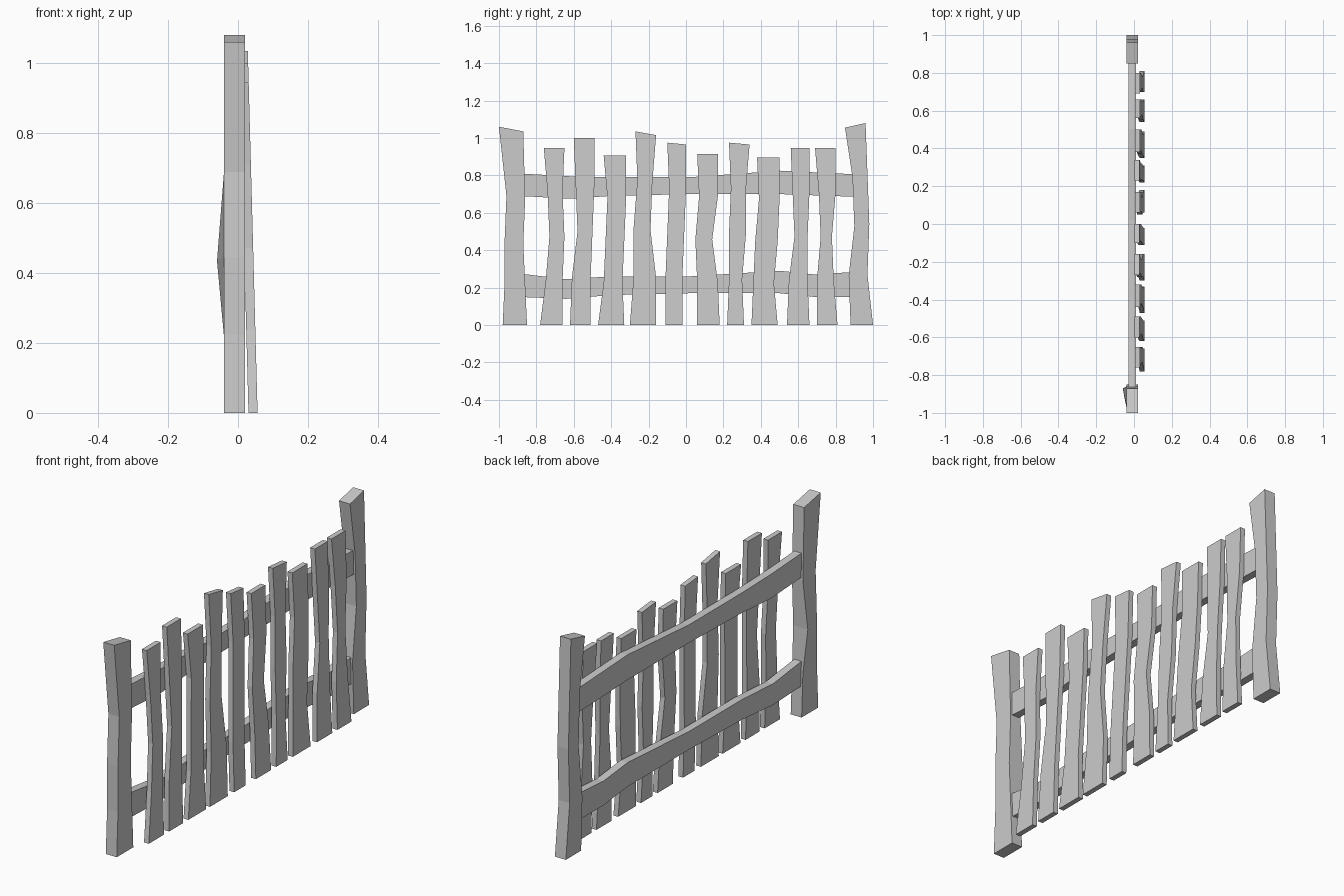
import bpy
import bmesh

cube = bpy.data.objects.get("Cube")
if cube:
    bpy.data.objects.remove(cube, do_unlink=True)

# One flat grey for the whole fence
grey = (0.6, 0.6, 0.6, 1.0)
paint = bpy.data.materials.new("plain_grey")
paint.use_nodes = True
paint.diffuse_color = grey
paint.node_tree.nodes["Principled BSDF"].inputs["Base Color"].default_value = grey


def loft(name, sections):
    """Skin a row of four-cornered sections into a closed, flat-shaded plank."""
    bm = bmesh.new()
    rings = [[bm.verts.new(p) for p in section] for section in sections]
    for lower, upper in zip(rings, rings[1:]):
        for i in range(4):
            j = (i + 1) % 4
            bm.faces.new((lower[i], lower[j], upper[j], upper[i]))
    bm.faces.new(rings[0])
    bm.faces.new(rings[-1])
    bmesh.ops.recalc_face_normals(bm, faces=bm.faces)
    mesh = bpy.data.meshes.new(name)
    bm.to_mesh(mesh)
    bm.free()
    mesh.materials.append(paint)
    obj = bpy.data.objects.new(name, mesh)
    bpy.context.collection.objects.link(obj)
    return obj


def upright(name, y, tops, near, far, back, front, lean=0.0,
            levels=(0, 0.25, 0.5, 0.75, 1)):
    """Crooked vertical board; near and far are edge offsets in hundredths,
    one digit per level from the ground up."""
    sections = []
    for level, a, b in zip(levels, near, far):
        y0, y1 = y - int(a) / 100, y + int(b) / 100
        z0, z1 = tops[0] * level, tops[1] * level
        sections.append([
            (back - lean * z0, y0, z0), (front - lean * z0, y0, z0),
            (front - lean * z1, y1, z1), (back - lean * z1, y1, z1)])
    return loft(name, sections)


# End posts
front_post = upright("front_post", -0.92, (1.06, 1.035), "65548", "76565",
                     -0.04, 0.02, levels=(0, 0.21, 0.42, 0.65, 1))
back_post = upright("back_post", 0.93, (1.055, 1.08), "56348", "74543",
                    -0.04, 0.02)

# Bulged inner corner halfway up the front post
corner = min(front_post.data.vertices,
             key=lambda v: abs(v.co.z - 0.435) - v.co.y + v.co.x)
corner.co.x = -0.06

# Leaning pickets: centre, top heights, near edge, far edge
pickets = [
    (-0.70, (0.945, 0.945), "85346", "44545"),
    (-0.55, (1.00, 1.00), "76345", "44566"),
    (-0.38, (0.905, 0.905), "96546", "54566"),
    (-0.22, (1.035, 1.015), "86645", "66346"),
    (-0.05, (0.975, 0.965), "66545", "33455"),
    (0.11, (0.915, 0.915), "55645", "76366"),
    (0.28, (0.975, 0.965), "65545", "32446"),
    (0.43, (0.895, 0.895), "87645", "64677"),
    (0.61, (0.945, 0.945), "76345", "54455"),
    (0.75, (0.945, 0.945), "55346", "64355"),
]
for number, (y, tops, near, far) in enumerate(pickets, 1):
    upright(f"picket_{number}", y, tops, near, far, 0.03, 0.056, lean=0.027)


# Wavy rails between the posts
def rail(name, stations):
    loft(name, [[(-0.03, y, low), (0.01, y, low), (0.01, y, high), (-0.03, y, high)]
                for y, low, high in stations])


rail("upper_rail", [(-0.89, 0.69, 0.81), (-0.62, 0.675, 0.795), (-0.4, 0.69, 0.79),
                    (0.02, 0.70, 0.79), (0.5, 0.70, 0.825), (0.92, 0.685, 0.805)])
rail("lower_rail", [(-0.89, 0.15, 0.275), (-0.64, 0.14, 0.245), (-0.4, 0.16, 0.26),
                    (0.02, 0.17, 0.26), (0.5, 0.17, 0.29), (0.69, 0.15, 0.27),
                    (0.92, 0.15, 0.285)])
